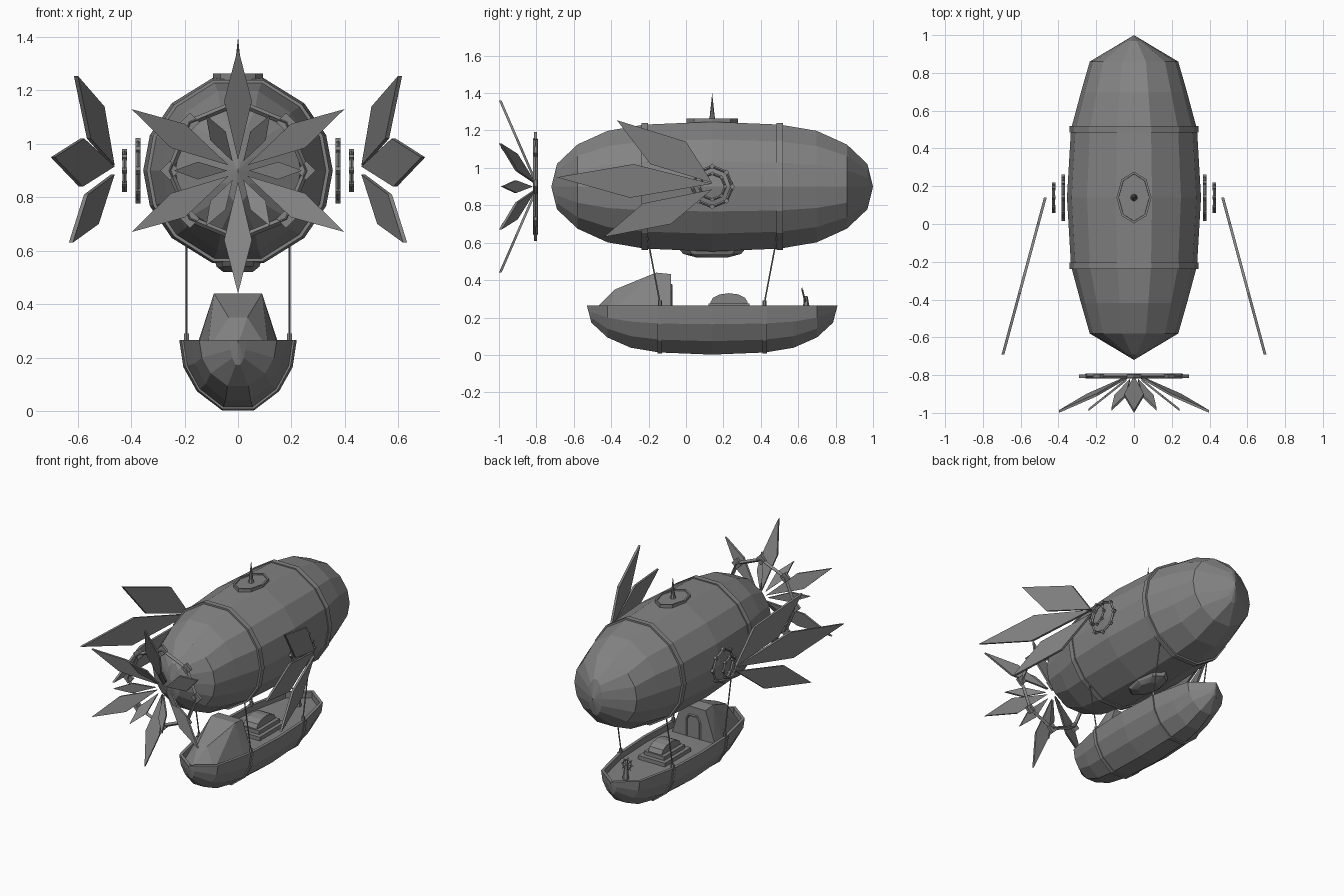
import bpy
import bmesh
import math
from mathutils import Vector, Matrix

cube = bpy.data.objects.get("Cube")
if cube:
    bpy.data.objects.remove(cube, do_unlink=True)

grey = bpy.data.materials.new("plain grey")
grey.use_nodes = True
GREY = (0.23, 0.23, 0.23, 1)
grey.diffuse_color = GREY
grey.node_tree.nodes["Principled BSDF"].inputs["Base Color"].default_value = GREY

MID_Y, AXIS_Z, DECK_Z = 0.14, 0.9, 0.265
BODY = (0.355, 0.86, 0.35)
HULL = (0.22, 0.67, 0.266)

# Lengthwise stations shared by balloon and hull: (y, half width, half height)
HALF = [(0.42, 0.94, 0.957), (0.65, 0.79, 0.86), (0.837, 0.66, 0.65),
        (0.965, 0.14, 0.35), (1, 0, 0)]
STATIONS = [(-y, w, h) for y, w, h in reversed(HALF)] + [(0, 1, 1)] + HALF

# Lower half of the cross-section, then the whole loop
LOWER = [(1, 0), (0.93, -0.38), (0.7, -0.72), (0.27, -0.99)]
LOWER += [(-x, z) for x, z in reversed(LOWER)]
LOOP = LOWER + [(-x, -z) for x, z in LOWER[1:-1]]


def finish(name, bm):
    bmesh.ops.recalc_face_normals(bm, faces=bm.faces)
    mesh = bpy.data.meshes.new(name)
    bm.to_mesh(mesh)
    bm.free()
    ob = bpy.data.objects.new(name, mesh)
    mesh.materials.append(grey)
    bpy.context.collection.objects.link(ob)
    return ob


def loft(profile, sections, size, z, closed):
    """Skin the profile along y through the scaled sections."""
    bm = bmesh.new()
    rows = [[bm.verts.new((px * w * size[0], MID_Y + y * size[1], z + pz * h * size[2]))
             for px, pz in profile] for y, w, h in sections]
    n = len(profile)
    for a, b in zip(rows, rows[1:]):
        for i in range(n if closed else n - 1):
            j = (i + 1) % n
            bm.faces.new((a[i], a[j], b[j], b[i]))
    bmesh.ops.remove_doubles(bm, verts=bm.verts, dist=0.0005)
    return bm


def solid(name, points):
    """Convex solid around the points."""
    bm = bmesh.new()
    for p in points:
        bm.verts.new(p)
    res = bmesh.ops.convex_hull(bm, input=bm.verts)
    junk = list({v for v in res["geom_interior"] + res["geom_unused"]
                 if isinstance(v, bmesh.types.BMVert)})
    bmesh.ops.delete(bm, geom=junk, context="VERTS")
    bmesh.ops.dissolve_limit(bm, angle_limit=0.01, verts=bm.verts, edges=bm.edges)
    return finish(name, bm)


def plate(name, points, offset):
    pts = [Vector(p) for p in points]
    return solid(name, pts + [p + Vector(offset) for p in pts])


def rod(name, a, b, r1, r2=None, sides=6):
    a, b = Vector(a), Vector(b)
    d = b - a
    bm = bmesh.new()
    mat = Matrix.Translation((a + b) / 2) @ d.to_track_quat("Z", "Y").to_matrix().to_4x4()
    bmesh.ops.create_cone(bm, cap_ends=True, segments=sides, radius1=r1,
                          radius2=r1 if r2 is None else r2, depth=d.length, matrix=mat)
    return finish(name, bm)


def hoop(name, centre, normal, radius, width, node=0, sides=8):
    """Faceted ring, with flat diamond studs at its corners."""
    rot = Vector(normal).to_track_quat("Z", "Y")
    bpy.ops.mesh.primitive_torus_add(major_segments=sides, minor_segments=4, major_radius=radius,
                                     minor_radius=width, location=centre, rotation=rot.to_euler())
    ob = bpy.context.object
    ob.name = name
    ob.data.materials.append(grey)
    for i in range(sides if node else 0):
        a = i * math.tau / sides
        c = Vector(centre) + rot @ Vector((math.cos(a), math.sin(a), 0)) * radius
        n = Vector(normal) * 0.009
        rod(name + "_stud", c - n, c + n, node, sides=4)


def strap(name, profile, station, size, z, closed, half):
    y, w, h = station
    rows = [(y + d, w * k, h * k) for d, k in
            ((-half, 0.97), (-half, 1.025), (half, 1.025), (half, 0.97))]
    finish(name, loft(profile, rows, size, z, closed))


# Balloon
finish("balloon", loft(LOOP, STATIONS, BODY, AXIS_Z, True))

# Boat hull with a raised rim and sunken deck
bm = loft(LOWER, STATIONS, HULL, DECK_Z, False)
rim = [e for e in bm.edges if e.is_boundary]
bmesh.ops.holes_fill(bm, edges=rim, sides=0)
bmesh.ops.recalc_face_normals(bm, faces=bm.faces)
top = [f for f in bm.faces if f.normal.z > 0.9]
bmesh.ops.inset_region(bm, faces=top, thickness=0.02, depth=0)
bmesh.ops.inset_region(bm, faces=top, thickness=0.001, depth=-0.04)
finish("boat_hull", bm)

# Straps round the balloon and hull, joined by ropes
for s in (-1, 1):
    station = (s * 0.42, 0.94, 0.957)
    strap("balloon_strap", LOOP, station, BODY, AXIS_Z, True, 0.02)
    strap("hull_strap", LOWER, station, HULL, DECK_Z, False, 0.018)
    for side in (-1, 1):
        low = (side * 0.193, MID_Y + s * 0.28, 0.282)
        rod("rope", low, (side * 0.193, MID_Y + s * 0.35, 0.65), 0.004)
        rod("rope_post", (low[0], low[1], 0.255), (low[0], low[1], 0.29), 0.011)

# Roof hatch and spike
bm = bmesh.new()
bmesh.ops.create_cone(bm, cap_ends=True, segments=8, radius1=1, radius2=1, depth=1,
                      matrix=Matrix.Translation((0, MID_Y, 1.248)) @ Matrix.Diagonal((0.093, 0.137, 0.03, 1)))
lid = [f for f in bm.faces if f.normal.z > 0.9]
bmesh.ops.inset_region(bm, faces=lid, thickness=0.012, depth=0)
bmesh.ops.inset_region(bm, faces=lid, thickness=0.001, depth=-0.008)
finish("roof_hatch", bm)
rod("spike", (0, MID_Y, 1.25), (0, MID_Y, 1.4), 0.016, 0, 8)
rod("spike_collar", (0, MID_Y, 1.25), (0, MID_Y, 1.275), 0.02, 0.014, 8)

# Belly pod
belly = []
for z, rx, ry in ((0.6, 0.095, 0.185), (0.57, 0.09, 0.18), (0.54, 0.08, 0.155), (0.52, 0.055, 0.08)):
    belly += [(rx * math.cos(i * math.tau / 8), MID_Y + ry * math.sin(i * math.tau / 8), z)
              for i in range(8)]
solid("belly_pod", belly)

# Front propeller: ring, long blades and short blades between them
hoop("propeller_ring", (0, -0.805, AXIS_Z), (0, 1, 0), 0.255, 0.013, 0.036)


def blade(name, angle, length, half_width, mid, y0, y1):
    out = Vector((math.cos(angle), 0, math.sin(angle)))
    across = Vector((-out.z, 0, out.x))

    def at(r, w):
        return out * r + across * w + Vector((0, y0 + (y1 - y0) * r / length, AXIS_Z))
    plate(name, [at(0.04, 0), at(mid, half_width), at(length, 0), at(mid, -half_width)],
          (0, 0.014, 0))


for i in range(6):
    turn = i * math.pi / 3
    blade("long_blade", turn + math.pi / 6, 0.46, 0.052, 0.26, -0.8, -1.0)
    blade("short_blade", turn, 0.24, 0.033, 0.15, -0.8, -0.99)

# Side rotors and three swept fins each: fin outlines as (y, z)
FINS = {
    "upper_fin": [(0.14, 0.92), (0.0, 1.14), (-0.37, 1.255), (-0.19, 1.02)],
    "middle_fin": [(0.14, 0.915), (-0.28, 1.02), (-0.69, 0.95), (-0.3, 0.84)],
    "lower_fin": [(0.14, 0.885), (-0.23, 0.81), (-0.44, 0.63), (-0.08, 0.7)],
}
for s in (-1, 1):
    hoop("rotor_ring", (s * 0.375, MID_Y, AXIS_Z), (1, 0, 0), 0.108, 0.009, 0.015)
    hoop("rotor_hub", (s * 0.425, MID_Y, AXIS_Z), (1, 0, 0), 0.07, 0.008, 0.011)
    for name, outline in FINS.items():
        plate(name, [(s * (0.462 + (MID_Y - y) * 0.27), y, z) for y, z in outline],
              (s * 0.015, 0, 0))

# Wedge cabin with an arched doorway on its back
cabin = [(0, -0.48, 0.25)]
for s in (-1, 1):
    cabin += [(s * 0.16, -0.08, 0.225), (s * 0.09, -0.08, 0.432), (s * 0.09, -0.16, 0.44),
              (s * 0.035, -0.38, 0.35), (s * 0.115, -0.42, 0.225), (s * 0.155, -0.16, 0.225)]
solid("cabin", cabin)
door = [(-0.05, 0.225), (-0.05, 0.34), (-0.03, 0.375), (0.03, 0.375), (0.05, 0.34), (0.05, 0.225)]
for (x1, z1), (x2, z2) in zip(door, door[1:]):
    rod("door_frame", (x1, -0.078, z1), (x2, -0.078, z2), 0.006, sides=4)

# Deck engine: stepped base with a curved cover
for name, w, y1, y2, z in (("engine_base", 0.1, 0.09, 0.37, 0.25), ("engine_step", 0.075, 0.12, 0.34, 0.275)):
    plate(name, [(x, y, 0.22) for x in (-w, w) for y in (y1, y2)], (0, 0, z - 0.22))
arc = [(-0.05, 0.23 + 0.1 * math.cos(math.pi * i / 6), 0.28 + 0.05 * math.sin(math.pi * i / 6))
       for i in range(7)]
plate("engine_cover", arc + [(-0.05, 0.33, 0.25), (-0.05, 0.13, 0.25)], (0.1, 0, 0))

# Steering wheel
rod("wheel_post", (0, 0.645, 0.22), (0, 0.64, 0.315), 0.022, 0.01)
hoop("steering_wheel", (0, 0.63, 0.315), (0, 0.97, 0.24), 0.032, 0.005)
for i in range(4):
    a = i * math.pi / 4
    d = Vector((math.cos(a), -0.24 * math.sin(a), 0.97 * math.sin(a))) * 0.045
    c = Vector((0, 0.63, 0.315))
    rod("wheel_spoke", c - d, c + d, 0.003, sides=4)
